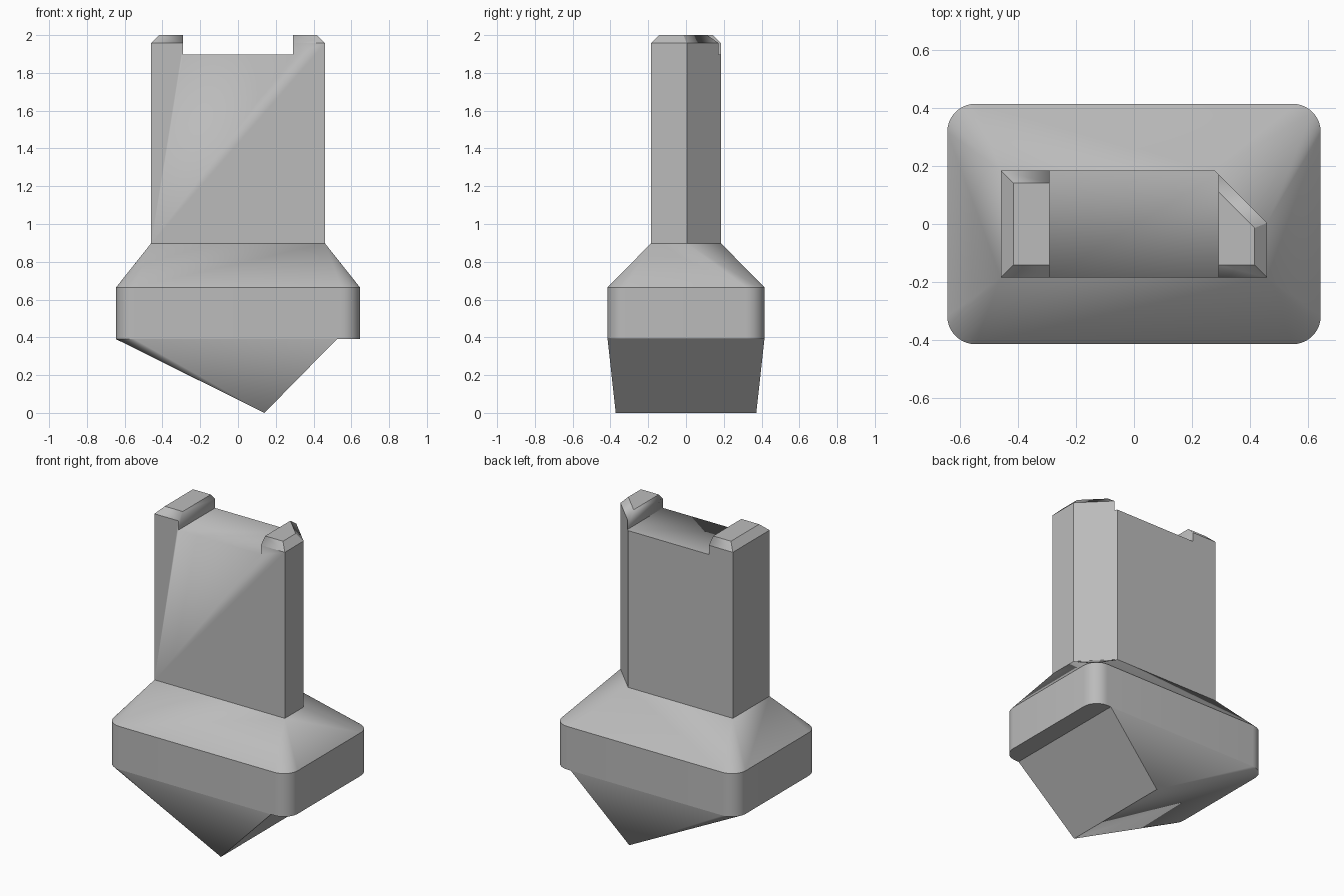
import bpy, bmesh, math

cube = bpy.data.objects.get("Cube")
if cube:
    bpy.data.objects.remove(cube, do_unlink=True)

# One plain grey for the whole model
grey = bpy.data.materials.new("plain grey")
grey.use_nodes = True
colour = (0.5, 0.5, 0.5, 1)
grey.diffuse_color = colour
grey.node_tree.nodes["Principled BSDF"].inputs["Base Color"].default_value = colour

# Main heights and half sizes
COLLAR_LOW, COLLAR_TOP, SHAFT_LOW = 0.39, 0.665, 0.898
NOTCH_Z, BEVEL_Z, TOP_Z = 1.898, 1.957, 2.0
HX, HY, RADIUS = 0.645, 0.415, 0.097
SX, SY = 0.46, 0.185


def rounded_rect(steps=10):
    """Outline of the collar, anticlockwise."""
    pts = []
    for i, (sx, sy) in enumerate([(1, 1), (-1, 1), (-1, -1), (1, -1)]):
        for k in range(steps + 1):
            a = math.pi / 2 * (i + k / steps)
            pts.append((sx * (HX - RADIUS) + RADIUS * math.cos(a),
                        sy * (HY - RADIUS) + RADIUS * math.sin(a)))
    return pts


def shaft_outline(inset=0.0):
    """Rectangle with its back right corner cut off, optionally inset."""
    x, y = SX - inset, SY - inset
    cut = 0.464 - inset * math.sqrt(2)     # x + y along the cut corner
    return [(-x, -y), (x, -y), (x, cut - x), (cut - y, y), (-x, y)]


def at(points, z):
    return [(x, y, z) for x, y in points]


def solid(name, points):
    """Convex solid around the given points, smooth over the round corners."""
    bm = bmesh.new()
    for p in points:
        bm.verts.new(p)
    bmesh.ops.convex_hull(bm, input=bm.verts[:])
    bmesh.ops.dissolve_limit(bm, angle_limit=0.002, verts=bm.verts[:], edges=bm.edges[:])
    bmesh.ops.recalc_face_normals(bm, faces=bm.faces[:])
    mesh = bpy.data.meshes.new(name)
    bm.to_mesh(mesh)
    bm.free()
    mesh.materials.append(grey)
    obj = bpy.data.objects.new(name, mesh)
    bpy.context.collection.objects.link(obj)
    bpy.ops.object.select_all(action='DESELECT')
    obj.select_set(True)
    bpy.context.view_layer.objects.active = obj
    bpy.ops.object.shade_smooth_by_angle(angle=math.radians(25))
    return obj


ring = rounded_rect()

# Wedge tip: collar outline stopped short on one side, narrowing to a ridge
wedge_top = [p for p in ring if p[0] < 0.523] + [(0.523, -HY), (0.523, HY)]
solid("wedge_tip", at(wedge_top, COLLAR_LOW) + at([(0.14, -0.372), (0.14, 0.372)], 0))

# Collar and sloping shoulder
solid("collar", at(ring, COLLAR_LOW) + at(ring, COLLAR_TOP))
solid("shoulder", at(ring, COLLAR_TOP) + at(shaft_outline(), SHAFT_LOW))

# Shaft with a bevelled top
shaft = solid("shaft", at(shaft_outline(), SHAFT_LOW) + at(shaft_outline(), BEVEL_Z)
              + at(shaft_outline(TOP_Z - BEVEL_Z), TOP_Z))

# Notch across the top, leaving a prong at each end
box = [(x, y) for x in (-0.291, 0.291) for y in (-0.5, 0.5)]
cutter = solid("notch_cutter", at(box, NOTCH_Z) + at(box, 2.2))
cutter.hide_render = True
notch = shaft.modifiers.new("notch", 'BOOLEAN')
notch.operation = 'DIFFERENCE'
notch.solver = 'EXACT'
notch.object = cutter
bpy.context.view_layer.objects.active = shaft
bpy.ops.object.modifier_apply(modifier=notch.name)
bpy.data.objects.remove(cutter, do_unlink=True)
